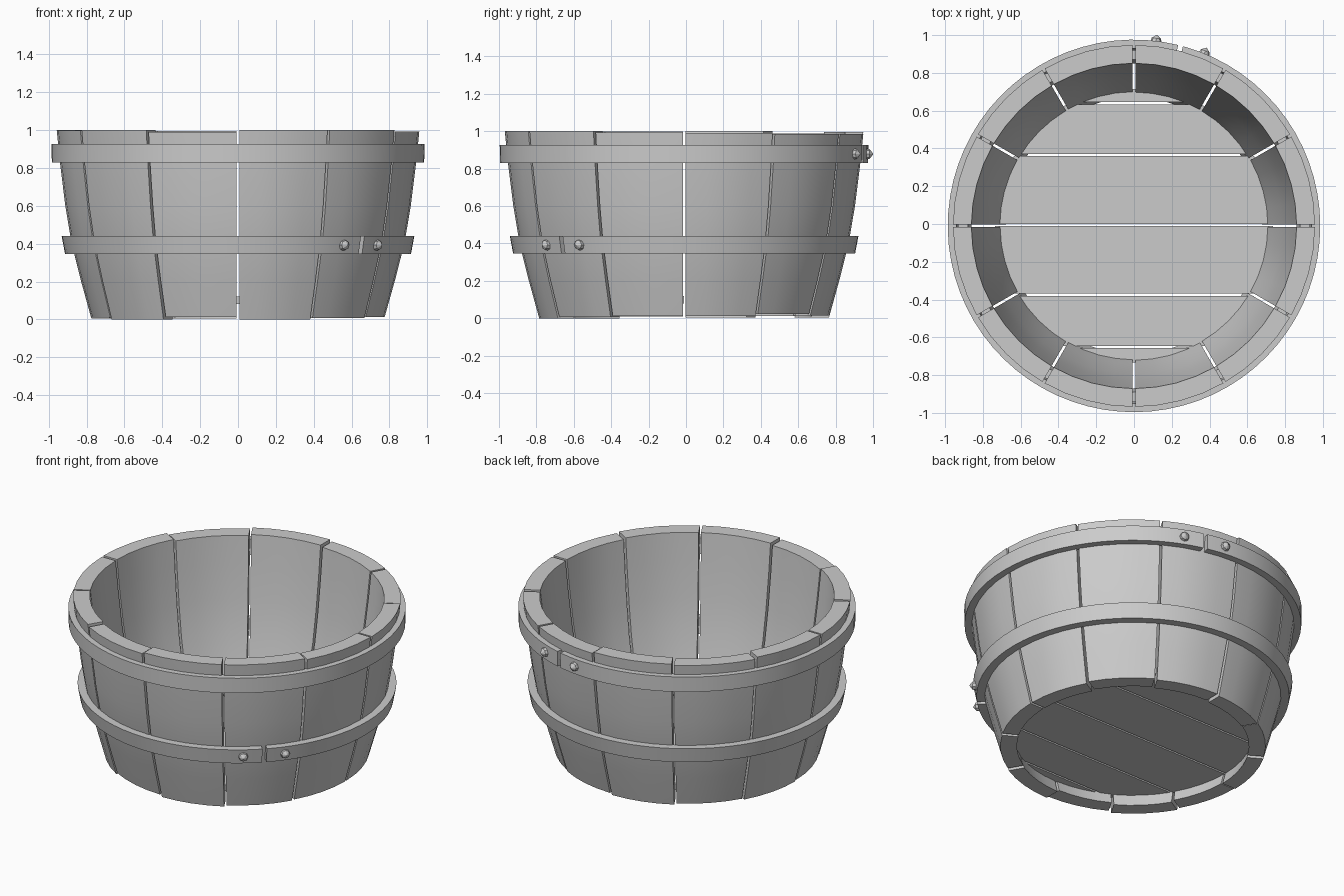
import bpy, bmesh
from math import sin, cos, radians, pi, sqrt, asin
from mathutils import Vector, Matrix

if "Cube" in bpy.data.objects:
    bpy.data.objects.remove(bpy.data.objects["Cube"])

CY = -0.01  # tub axis is slightly forward because the rivets stick out at the back


def finish(bm, name, smooth=True):
    bmesh.ops.recalc_face_normals(bm, faces=bm.faces)
    me = bpy.data.meshes.new(name)
    bm.to_mesh(me)
    bm.free()
    ob = bpy.data.objects.new(name, me)
    bpy.context.collection.objects.link(ob)
    ob.location.y = CY
    if smooth:
        bpy.ops.object.select_all(action='DESELECT')
        ob.select_set(True)
        bpy.context.view_layer.objects.active = ob
        bpy.ops.object.shade_smooth_by_angle(angle=radians(30))
    return ob


def arc_solid(name, profile, a0, a1, segs, gap=0.0):
    """Sweep a closed (radius, z) profile about z from a0 to a1, leaving half a gap at each end."""
    bm = bmesh.new()
    rings = []
    for i in range(segs + 1):
        t = i / segs
        ring = []
        for r, z in profile:
            inset = asin(gap / 2 / r)
            a = a0 + inset + (a1 - a0 - 2 * inset) * t
            ring.append(bm.verts.new((r * cos(a), r * sin(a), z)))
        rings.append(ring)
    n = len(profile)
    for p, q in zip(rings, rings[1:]):
        for j in range(n):
            k = (j + 1) % n
            bm.faces.new((p[j], p[k], q[k], q[j]))
    bm.faces.new(rings[0])
    bm.faces.new(rings[-1])
    return finish(bm, name)


# Staves: twelve curved boards with slightly uneven ends
outer = [(0.775, 0.0), (0.83, 0.2), (0.88, 0.4), (0.913, 0.6), (0.94, 0.82), (0.958, 1.0)]
thick = 0.097
bottoms = [.012, .022, .015, .005, .012, .004, .01, .0, .012, .0, .008, .012]
tops = [.99, .985, .985, .995, .988, 1.0, .998, 1.0, .99, 1.0, 1.0, .992]
for i, (lo, hi) in enumerate(zip(bottoms, tops)):
    prof = [(r, lo + z * (hi - lo)) for r, z in outer]
    prof += [(r - thick, z) for r, z in reversed(prof)]
    arc_solid(f"stave_{i + 1}", prof, radians(30 * i), radians(30 * i + 30), 4, 0.014)


# Floor planks, clipped to the round inside
def plank(name, y0, y1, R=0.735, z0=0.08, z1=0.12):
    bm = bmesh.new()
    ys = [y0 + (y1 - y0) * k / 6 for k in range(7)]
    half = [(sqrt(max(R * R - y * y, 1e-4)), y) for y in ys]
    outline = half + [(-x, y) for x, y in reversed(half)]
    f = bm.faces.new([bm.verts.new((x, y, z0)) for x, y in outline])
    ext = bmesh.ops.extrude_face_region(bm, geom=[f])
    bmesh.ops.translate(bm, vec=(0, 0, z1 - z0),
                        verts=[v for v in ext['geom'] if isinstance(v, bmesh.types.BMVert)])
    finish(bm, name, False)


cuts = [-0.73, -0.641, -0.365, 0.005, 0.375, 0.649, 0.73]
for i, (a, b) in enumerate(zip(cuts, cuts[1:])):
    plank(f"floor_plank_{i + 1}", a + 0.006, b - 0.006)


# Rivet: eight-sided pointed stud facing outwards
def rivet(name, angle, radius, z):
    bm = bmesh.new()
    for r1, r2, h0, h1 in ((0.031, 0.025, -0.01, 0.015), (0.025, 0.0, 0.015, 0.034)):
        bmesh.ops.create_cone(bm, cap_ends=False, segments=8, radius1=r1, radius2=r2,
                              depth=h1 - h0, matrix=Matrix.Translation((0, 0, (h0 + h1) / 2)))
    bmesh.ops.remove_doubles(bm, verts=bm.verts, dist=1e-4)
    d = Vector((cos(angle), sin(angle), 0))
    bm.transform(Matrix.Translation(d * radius + Vector((0, 0, z)))
                 @ d.to_track_quat('Z', 'Y').to_matrix().to_4x4())
    finish(bm, name, False)


# Hoops: split bands with a rivet on each side of the split
for name, seam, prof in (
        ("lower_hoop", radians(-45), [(0.86, .345), (0.914, .345), (0.932, .44), (0.88, .44)]),
        ("upper_hoop", radians(75.5), [(0.93, .83), (0.984, .83), (0.986, .927), (0.94, .927)])):
    arc_solid(name, prof, seam, seam + 2 * pi, 72, 0.026)
    for side in (-1, 1):
        rivet(f"{name}_rivet_{'a' if side < 0 else 'b'}", seam + side * radians(7.7),
              (prof[1][0] + prof[2][0]) / 2, (prof[0][1] + prof[2][1]) / 2)
